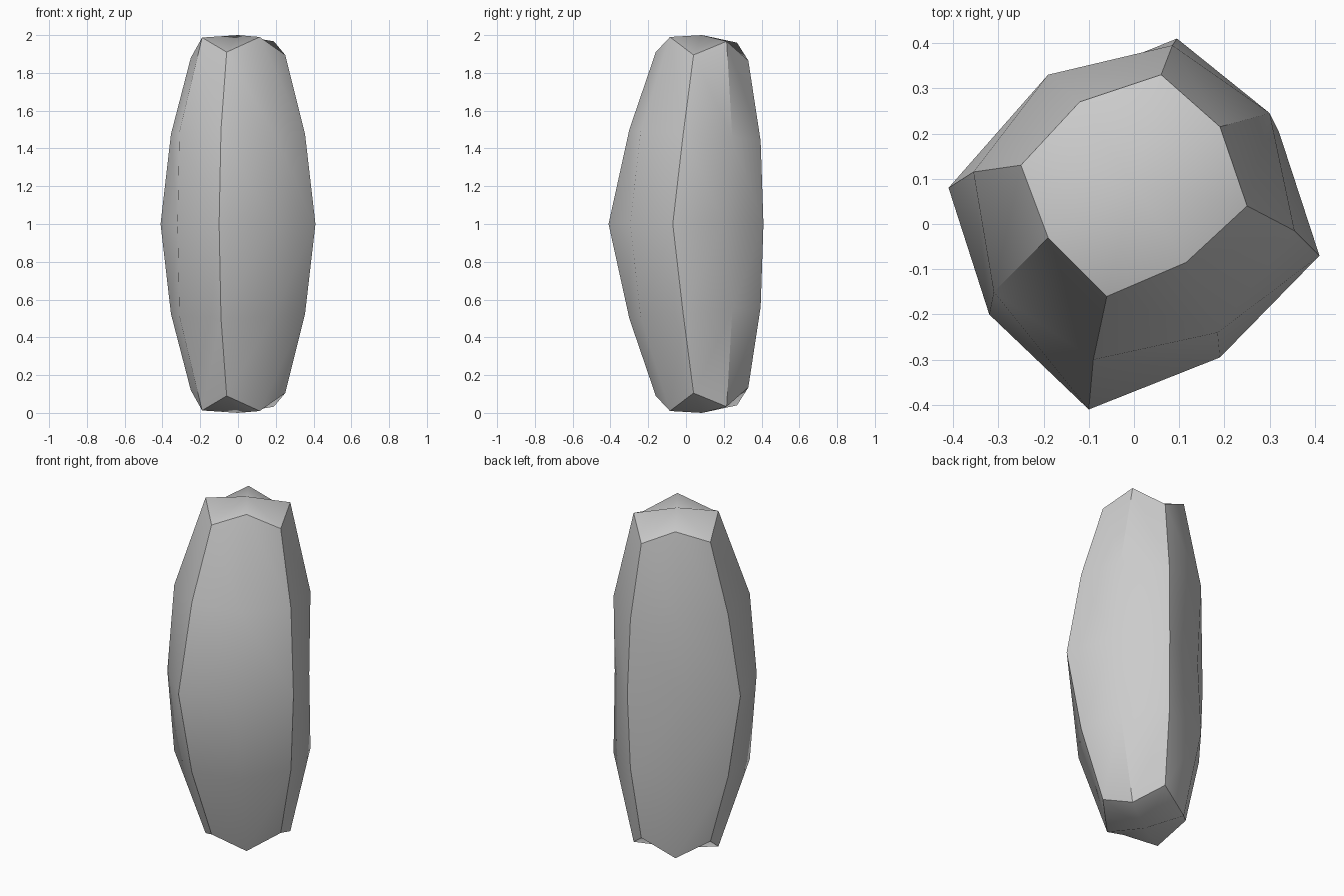
import bpy
import bmesh
import math
from mathutils import Vector

old = bpy.data.objects.get("Cube")
if old:
    bpy.data.objects.remove(old, do_unlink=True)

MID_HEIGHT = 1.0

# Plain stone colour
stone = bpy.data.materials.new("grey_stone")
stone.use_nodes = True
grey = (0.6, 0.6, 0.6, 1)
stone.diffuse_color = grey
stone.node_tree.nodes["Principled BSDF"].inputs["Base Color"].default_value = grey

# Four ridges and the four panel centres between them, each given as
# cap corner, shoulder and waist, counter-clockwise from the front ridge
front_ridge = [(-.06, -.16, 1.91), (-.09, -.3, 1.5), (-.1, -.41, 1)]
front_left_panel = [(.115, -.085, 1.99), (.185, -.24, 1.49), (.19, -.295, 1)]
left_ridge = [(.25, .04, 1.895), (.355, -.015, 1.475), (.41, -.07, 1)]
back_left_panel = [(.19, .215, 1.967), (.3, .245, 1.46), (.32, .205, 1)]
back_ridge = [(.06, .33, 1.865), (.085, .395, 1.44), (.095, .41, 1)]
back_right_panel = [(-.12, .27, 1.96), (-.19, .33, 1.45), (-.2, .29, 1)]
right_ridge = [(-.25, .13, 1.88), (-.355, .115, 1.475), (-.41, .08, 1)]
front_right_panel = [(-.19, -.03, 1.987), (-.31, -.15, 1.487), (-.32, -.2, 1)]
columns = [front_ridge, front_left_panel, left_ridge, back_left_panel,
           back_ridge, back_right_panel, right_ridge, front_right_panel]
cap_centre = (0, .085, 2)


def local(point):
    """Place a point relative to the waist, where the stone is mirrored."""
    return Vector(point) - Vector((0, 0, MID_HEIGHT))


bm = bmesh.new()
grid = [[bm.verts.new(local(p)) for p in column] for column in columns]
tip = bm.verts.new(local(cap_centre))
count = len(grid)

# Side panels
for i, column in enumerate(grid):
    following = grid[(i + 1) % count]
    for row in range(len(column) - 1):
        bm.faces.new((column[row], column[row + 1],
                      following[row + 1], following[row]))

# Domed cap: one quad around each ridge corner
for i in range(0, count, 2):
    bm.faces.new((tip, grid[i - 1][0], grid[i][0], grid[i + 1][0]))

bmesh.ops.recalc_face_normals(bm, faces=bm.faces)
mesh = bpy.data.meshes.new("faceted_stone")
bm.to_mesh(mesh)
bm.free()
mesh.materials.append(stone)

obj = bpy.data.objects.new("faceted_stone", mesh)
obj.location.z = MID_HEIGHT
bpy.context.collection.objects.link(obj)
bpy.ops.object.select_all(action="DESELECT")
obj.select_set(True)
bpy.context.view_layer.objects.active = obj

# Lower half
mirror = obj.modifiers.new("lower_half", "MIRROR")
mirror.use_axis = (False, False, True)
bpy.ops.object.modifier_apply(modifier=mirror.name)

# Smooth panels with crisp ridges and cap rims
bpy.ops.object.shade_smooth_by_angle(angle=math.radians(40))
